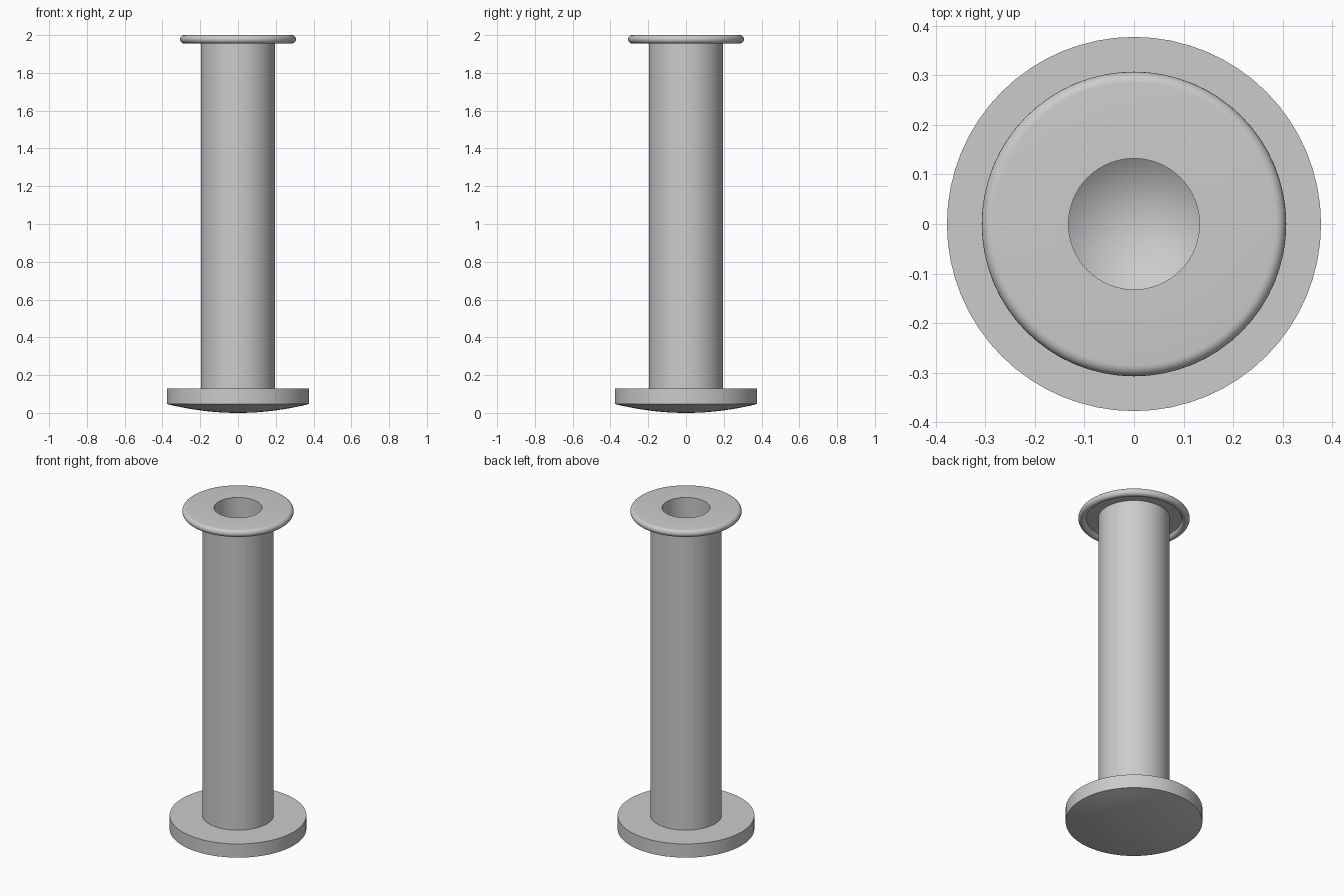
import bpy, bmesh
from math import sin, cos, pi, radians

cube = bpy.data.objects.get("Cube")
if cube:
    bpy.data.objects.remove(cube, do_unlink=True)

grey = bpy.data.materials.new("plain grey")
grey.use_nodes = True
grey.diffuse_color = (0.6, 0.6, 0.6, 1)
grey.node_tree.nodes["Principled BSDF"].inputs["Base Color"].default_value = (0.6, 0.6, 0.6, 1)

SHANK_R, BORE_R, HEAD_R = 0.197, 0.132, 0.377
HEAD_TOP, TOP = 0.13, 2.0
RIM_R, RIM_TUBE = 0.285, 0.022
SEGMENTS = 64


def lathe(name, profile):
    """Spin an (r, z) profile, listed so that its outside is on the right."""
    bm = bmesh.new()
    verts = [bm.verts.new((r, 0, z)) for r, z in profile]
    edges = [bm.edges.new(pair) for pair in zip(verts, verts[1:])]
    bmesh.ops.spin(bm, geom=verts + edges, cent=(0, 0, 0), axis=(0, 0, 1),
                   angle=2 * pi, steps=SEGMENTS)
    bmesh.ops.remove_doubles(bm, verts=bm.verts, dist=1e-5)
    bm.normal_update()
    # Orient by the first face: profiles all begin facing down or outward
    bm.faces.ensure_lookup_table()
    f = bm.faces[0]
    c = f.calc_center_median()
    (r0, z0), (r1, z1) = profile[:2]
    out = (z1 - z0) * (f.normal.x * c.x + f.normal.y * c.y) / c.xy.length - (r1 - r0) * f.normal.z
    if out < 0:
        bmesh.ops.reverse_faces(bm, faces=bm.faces)
    mesh = bpy.data.meshes.new(name)
    bm.to_mesh(mesh)
    bm.free()
    mesh.materials.append(grey)
    obj = bpy.data.objects.new(name, mesh)
    bpy.context.collection.objects.link(obj)
    bpy.ops.object.select_all(action="DESELECT")
    obj.select_set(True)
    bpy.context.view_layer.objects.active = obj
    bpy.ops.object.shade_smooth_by_angle(angle=radians(28))
    return obj


# Broad head with a shallow domed underside
dome = [(HEAD_R * i / 8, 0.047 * (i / 8) ** 2) for i in range(9)]
lathe("domed_head", dome + [(HEAD_R, HEAD_TOP), (SHANK_R, HEAD_TOP)])

# Straight shank
rim_z = TOP - RIM_TUBE
lathe("shank", [(SHANK_R, HEAD_TOP), (SHANK_R, rim_z)])

# Collar with a rolled rim that hangs below its flat underside
roll = [(RIM_R + RIM_TUBE * cos(a), rim_z + RIM_TUBE * sin(a))
        for a in (-pi + 1.5 * pi * i / 18 for i in range(19))]
lathe("rolled_collar", [(SHANK_R, rim_z)] + roll + [(BORE_R, TOP)])

# Drilled blind bore with a conical bottom
BORE_FLOOR = TOP - 0.5
lathe("blind_bore", [(BORE_R, TOP), (BORE_R, BORE_FLOOR), (0, BORE_FLOOR - 0.1)])
